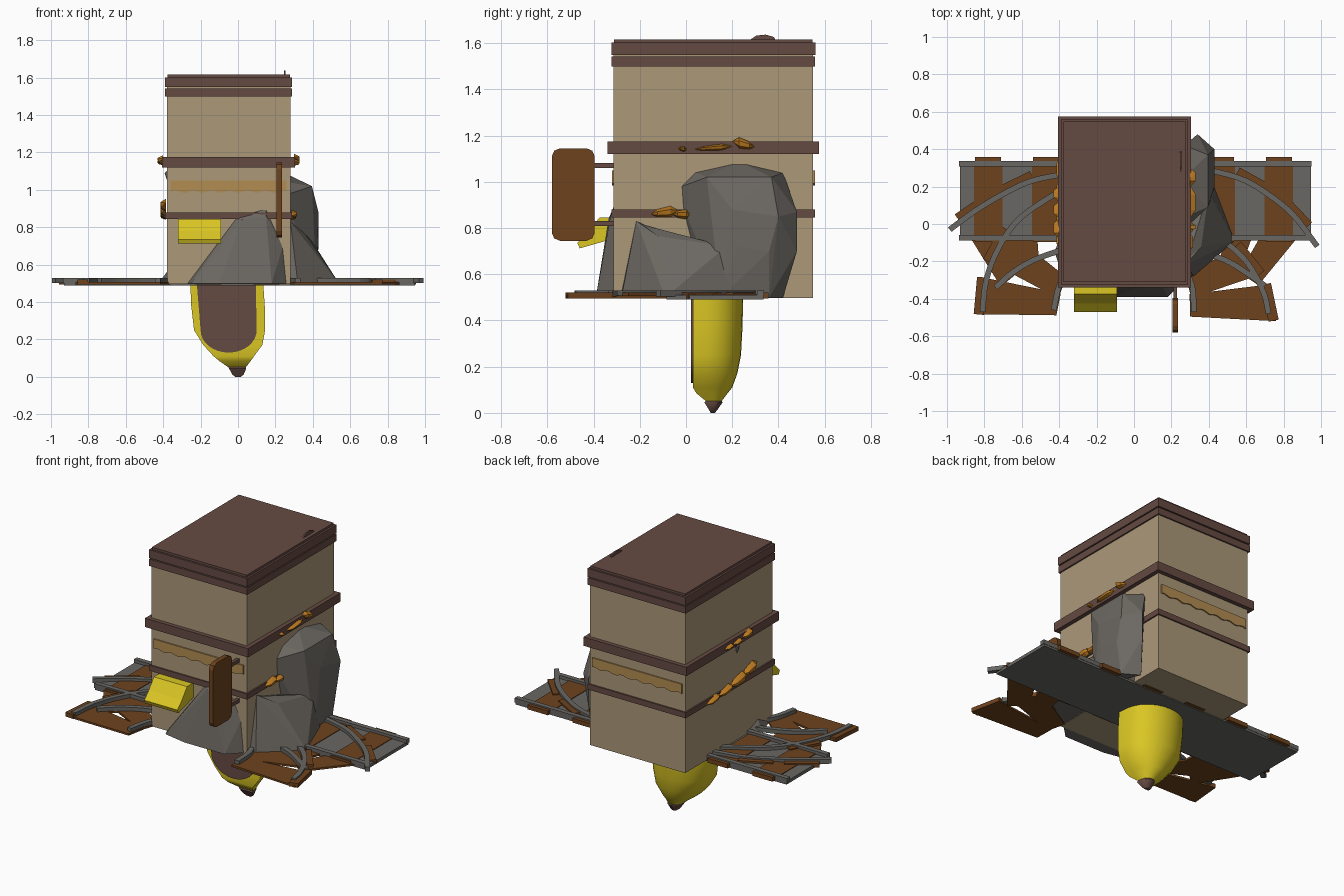
import bpy, bmesh, math
from mathutils import Vector as V


def mat(name, r, g, b):
    m = bpy.data.materials.new(name)
    lin = [((c / 255 + 0.055) / 1.055) ** 2.4 for c in (r, g, b)]
    m.diffuse_color = (*lin, 1)
    return m


TAN = mat("tan wall", 171, 152, 121)
TRIM = mat("dark brown trim", 101, 74, 66)
WOOD = mat("wood plank", 110, 66, 29)
ROCK = mat("rock grey", 108, 104, 98)
RAIL = mat("rail grey", 104, 103, 99)
YEL = mat("yellow", 218, 198, 36)
ORANGE = mat("orange leaf", 188, 122, 32)
BANNER = mat("banner gold", 178, 140, 82)


def finish(name, bm, *mats):
    bmesh.ops.recalc_face_normals(bm, faces=bm.faces[:])
    me = bpy.data.meshes.new(name)
    bm.to_mesh(me)
    bm.free()
    for m in mats:
        me.materials.append(m)
    ob = bpy.data.objects.new(name, me)
    bpy.context.collection.objects.link(ob)
    return ob


def hull(name, pts, m):
    bm = bmesh.new()
    for p in pts:
        bm.verts.new(p)
    bmesh.ops.convex_hull(bm, input=bm.verts[:])
    for v in [v for v in bm.verts if not v.link_faces]:
        bm.verts.remove(v)
    bmesh.ops.dissolve_limit(bm, angle_limit=0.02, verts=bm.verts[:], edges=bm.edges[:])
    return finish(name, bm, m)


def box(name, x0, x1, y0, y1, z0, z1, m):
    return hull(name, [(x, y, z) for x in (x0, x1) for y in (y0, y1) for z in (z0, z1)], m)


def prism(name, pts, off, m):
    bm = bmesh.new()
    f = bm.faces.new([bm.verts.new(p) for p in pts])
    r = bmesh.ops.extrude_face_region(bm, geom=[f], use_keep_orig=True)
    bmesh.ops.translate(bm, vec=off, verts=[g for g in r["geom"] if isinstance(g, bmesh.types.BMVert)])
    return finish(name, bm, m)


def smooth_path(pts, n=4):
    # Catmull-Rom through flat points
    P = [V(p) for p in pts]
    P = [2 * P[0] - P[1]] + P + [2 * P[-1] - P[-2]]
    out = []
    for i in range(1, len(P) - 2):
        a, b, c, d = P[i - 1:i + 3]
        for k in range(n):
            t = k / n
            out.append(0.5 * (2 * b + (c - a) * t + (2 * a - 5 * b + 4 * c - d) * t * t
                              + (3 * b - a - 3 * c + d) * t ** 3))
    return out + [P[-2]]


def rail(name, path, w=0.015, z0=0.503, z1=0.53):
    bm = bmesh.new()
    rings = []
    for i, p in enumerate(path):
        t = (path[min(i + 1, len(path) - 1)] - path[max(i - 1, 0)]).normalized()
        n = V((-t.y, t.x)) * w
        rings.append([bm.verts.new((*(p + n * s), z)) for s, z in ((1, z0), (-1, z0), (-1, z1), (1, z1))])
    for a, b in zip(rings, rings[1:]):
        for k in range(4):
            bm.faces.new((a[k], a[(k + 1) % 4], b[(k + 1) % 4], b[k]))
    bm.faces.new(rings[0])
    bm.faces.new(rings[-1])
    return finish(name, bm, RAIL)


# Tower body, belts and stepped lid
box("tower_body", -0.38, 0.28, -0.313, 0.55, 0.497, 1.56, TAN)
for name, g, z0, z1 in (("lower_belt", 0.009, 0.845, 0.88), ("upper_belt", 0.026, 1.12, 1.175),
                        ("lid_lower", 0.009, 1.50, 1.543), ("lid_upper", 0.01, 1.55, 1.602),
                        ("lid_core", 0.0, 1.54, 1.553), ("lid_top", -0.002, 1.60, 1.616)):
    box(name, -0.38 - g, 0.28 + g, -0.313 - g, 0.55 + g, z0, z1, TRIM)
prism("lid_handle", [(0.245, 0.27, 1.61), (0.245, 0.39, 1.61), (0.245, 0.38, 1.627),
                     (0.245, 0.345, 1.637), (0.245, 0.305, 1.633)], (0.01, 0, 0), TRIM)

# Wavy banners on front and back
for name, y in (("front_banner", -0.321), ("back_banner", 0.55)):
    low = [(-0.36 + 0.62 * i / 32, y, 0.99 + 0.006 * math.sin(i * math.pi / 2.5)) for i in range(33)]
    prism(name, low + [(0.26, y, 1.05), (-0.36, y, 1.05)], (0, 0.008, 0), BANNER)

# Yellow awning on the front
prof = [(-0.31, 0.845), (-0.375, 0.845), (-0.425, 0.78), (-0.47, 0.735), (-0.46, 0.712), (-0.31, 0.755)]
prism("awning", [(-0.32, y, z) for y, z in prof], (0.23, 0, 0), YEL)

# Hanging sign with chamfered corners and two rods
cy, cz, hy, hz, c = -0.488, 0.945, 0.093, 0.20, 0.035
sign = []
for sy, sz in ((1, 1), (-1, 1), (-1, -1), (1, -1)):
    pair = [(cy + sy * (hy - c), cz + sz * hz), (cy + sy * (hy - c * .3), cz + sz * (hz - c * .3)),
            (cy + sy * hy, cz + sz * (hz - c))]
    sign += pair if sy * sz < 0 else pair[::-1]
prism("sign_board", [(0.205, y, z) for y, z in sign], (0.03, 0, 0), WOOD)
for z in (0.82, 1.07):
    box("sign_rod", 0.21, 0.23, -0.41, -0.31, z - 0.011, z + 0.011, TRIM)

# Rocks leaning on the front and right side
hull("front_rock", [(-0.27, -0.31, 0.5), (-0.25, -0.36, 0.5), (-0.10, -0.39, 0.5), (0.18, -0.39, 0.5),
                    (0.27, -0.30, 0.5), (-0.12, -0.31, 0.66), (0.0, -0.31, 0.86), (0.15, -0.31, 0.90),
                    (0.02, -0.335, 0.84), (0.15, -0.325, 0.86), (0.24, -0.31, 0.70)], ROCK)
hull("side_rock", [(0.25, -0.045, 0.97), (0.25, 0.03, 1.045), (0.25, 0.23, 1.09), (0.27, 0.42, 1.04),
                   (0.34, 0.48, 0.87), (0.34, 0.48, 0.70), (0.30, 0.42, 0.5), (0.25, 0.02, 0.7),
                   (0.395, 0.09, 1.02), (0.395, 0.37, 1.02), (0.43, 0.20, 0.88), (0.43, 0.40, 0.85),
                   (0.43, 0.22, 0.72), (0.43, 0.36, 0.70), (0.42, 0.15, 0.5), (0.40, 0.36, 0.5)], ROCK)
hull("low_rock_front", [(0.25, -0.285, 0.5), (0.32, -0.28, 0.5), (0.28, -0.215, 0.83), (0.36, -0.12, 0.765),
                        (0.54, -0.09, 0.5), (0.25, -0.05, 0.76), (0.3, 0.1, 0.5)], ROCK)
hull("low_rock_back", [(0.28, -0.21, 0.82), (0.36, -0.12, 0.765), (0.54, -0.09, 0.5), (0.40, 0.175, 0.72),
                       (0.43, 0.2, 0.5), (0.27, 0.1, 0.5), (0.27, 0.15, 0.7)], ROCK)
hull("corner_rock", [(-0.37, -0.31, 0.5), (-0.425, -0.15, 0.5), (-0.37, 0.0, 0.5), (-0.37, -0.17, 0.575)], ROCK)
hull("left_pebble", [(-0.37, 0.0, 1.11), (-0.37, 0.07, 1.11), (-0.392, 0.035, 1.09), (-0.37, 0.0, 1.05),
                     (-0.37, 0.05, 1.02)], ROCK)


# Faceted leaves on the belts: side x, y range, z start and end, half height
def leaf(x, s, y0, y1, z0, z1, h):
    pts = [(x, y0, z0), (x, y1, z1)]
    for t, k in ((0.3, 1), (0.75, 0.7)):
        y, z = y0 + (y1 - y0) * t, z0 + (z1 - z0) * t
        pts += [(x, y, z + h * k), (x, y, z - h * k), (x + s * 0.03, y, z + h * k * 0.4),
                (x + s * 0.025, y, z - h * k * 0.5)]
    hull("leaf", pts, ORANGE)


for a in ((0.30, 1, 0.005, -0.035, 1.14, 1.145, 0.012), (0.30, 1, 0.21, 0.03, 1.155, 1.14, 0.015),
          (0.30, 1, 0.20, 0.30, 1.175, 1.15, 0.025), (0.285, 1, -0.03, -0.155, 0.875, 0.86, 0.025),
          (0.285, 1, 0.03, -0.06, 0.86, 0.86, 0.022), (-0.40, -1, -0.08, 0.03, 1.165, 1.15, 0.025),
          (-0.40, -1, 0.03, 0.12, 1.15, 1.14, 0.015), (-0.40, -1, 0.12, 0.2, 1.15, 1.14, 0.014),
          (-0.385, -1, -0.15, 0.0, 0.93, 0.90, 0.032), (-0.385, -1, -0.05, 0.12, 0.90, 0.875, 0.035),
          (-0.385, -1, 0.09, 0.24, 0.88, 0.86, 0.025), (-0.385, -1, 0.22, 0.36, 0.87, 0.85, 0.02)):
    leaf(*a)

# Straight track: bed, ties with raised ends, rails
box("track_bed", -0.93, 0.945, -0.085, 0.335, 0.49, 0.51, RAIL)
for i in range(6):
    x = -0.78 + 0.311 * i
    box("tie", x - 0.076, x + 0.076, -0.08, 0.335, 0.5, 0.514, WOOD)
    for y in (-0.082, 0.345):
        box("tie_end", x - 0.07, x + 0.07, y - 0.013, y + 0.013, 0.495, 0.522, WOOD)
for y in (-0.073, 0.322):
    rail("straight_rail", [V((-0.935, y)), V((0.95, y))])

# Curved tracks: outer rail, inner rail, plank positions along both
TRACKS = [
    ([(-.985, -.03), (-.85, .07), (-.7, .16), (-.55, .23), (-.36, .27)],
     [(-.74, -.34), (-.65, -.26), (-.53, -.19), (-.36, -.13)], (0.22, 0.62)),
    ([(-.81, -.47), (-.79, -.3), (-.72, -.12), (-.6, .04), (-.36, .2)],
     [(-.43, -.46), (-.4, -.33), (-.34, -.22)], (0.12, 0.5)),
    ([(.98, -.12), (.85, .05), (.7, .17), (.55, .25), (.3, .31)],
     [(.7, -.33), (.6, -.26), (.48, -.19), (.27, -.12)], (0.22, 0.6)),
    ([(.72, -.48), (.69, -.36), (.6, -.2), (.46, -.08), (.27, 0)],
     [(.32, -.47), (.31, -.33), (.25, -.2)], (0.14, 0.5)),
]
for outer, inner, ts in TRACKS:
    po, pi = smooth_path(outer), smooth_path(inner)
    rail("curved_rail_outer", po)
    rail("curved_rail_inner", pi)
    for t in ts:
        i, j = round(t * (len(po) - 1)), round(t * (len(pi) - 1))
        a, b = po[i], pi[j]
        d = (a - b).normalized()
        ta = (po[i + 1] - po[i - 1]).normalized()
        tb = (pi[j + 1] - pi[j - 1]).normalized()
        flat = [a + d * .03 - ta * .1, a + d * .03 + ta * .1, b - d * .02 + tb * .06, b - d * .02 - tb * .06]
        hull("curved_plank", [(*p, z) for p in flat for z in (0.495, 0.507)], WOOD)
        n = V((-ta.y, ta.x))
        n = n if n.dot(d) > 0 else -n
        end = [a + n * k + ta * s for k in (-0.01, 0.045) for s in (-0.1, 0.1)]
        hull("curved_plank_end", [(*p, z) for p in end for z in (0.495, 0.521)], WOOD)

# Yellow pod below: half-round sections (z, left, right, front y, back y)
SEC = [(0.50, -.255, .135, .03, .247), (0.38, -.25, .143, .03, .245), (0.25, -.235, .145, .03, .238),
       (0.17, -.185, .13, .03, .222), (0.11, -.13, .085, .03, .20), (0.085, -.10, .068, .045, .18),
       (0.052, -.052, .042, .085, .155), (0.045, -.048, .044, .08, .158), (0.012, -.03, .03, .10, .135), (0.0, -.015, .015, .107, .125)]
bm = bmesh.new()
rings = []
for z, x0, x1, yf, yb in SEC:
    cx, rx = (x0 + x1) / 2, (x1 - x0) / 2
    ring = []
    for k in range(17):
        a = math.pi * k / 16
        ring.append(bm.verts.new((cx + rx * math.cos(a), yf + (yb - yf) * math.sin(a) ** 0.75, z)))
    rings.append(ring)
for r, (a, b) in enumerate(zip(rings, rings[1:])):
    for k in range(17):
        q = (k + 1) % 17
        bm.faces.new((a[k], a[q], b[q], b[k])).material_index = int(r >= 6)
bm.faces.new(rings[0])
bm.faces.new(rings[-1]).material_index = 1
pod = finish("pod", bm, YEL, TRIM)
pod.select_set(True)
bpy.context.view_layer.objects.active = pod
bpy.ops.object.shade_smooth_by_angle(angle=math.radians(40))

# Brown arched panel on the flat front of the pod
arch = [(-0.22, 0.022, 0.495)]
for k in range(17):
    a = math.pi + math.pi * k / 16
    arch.append((-0.05 + 0.15 * math.cos(a), 0.022, 0.25 + 0.12 * math.sin(a)))
arch.append((0.095, 0.022, 0.495))
prism("pod_panel", arch, (0, 0.009, 0), TRIM)
